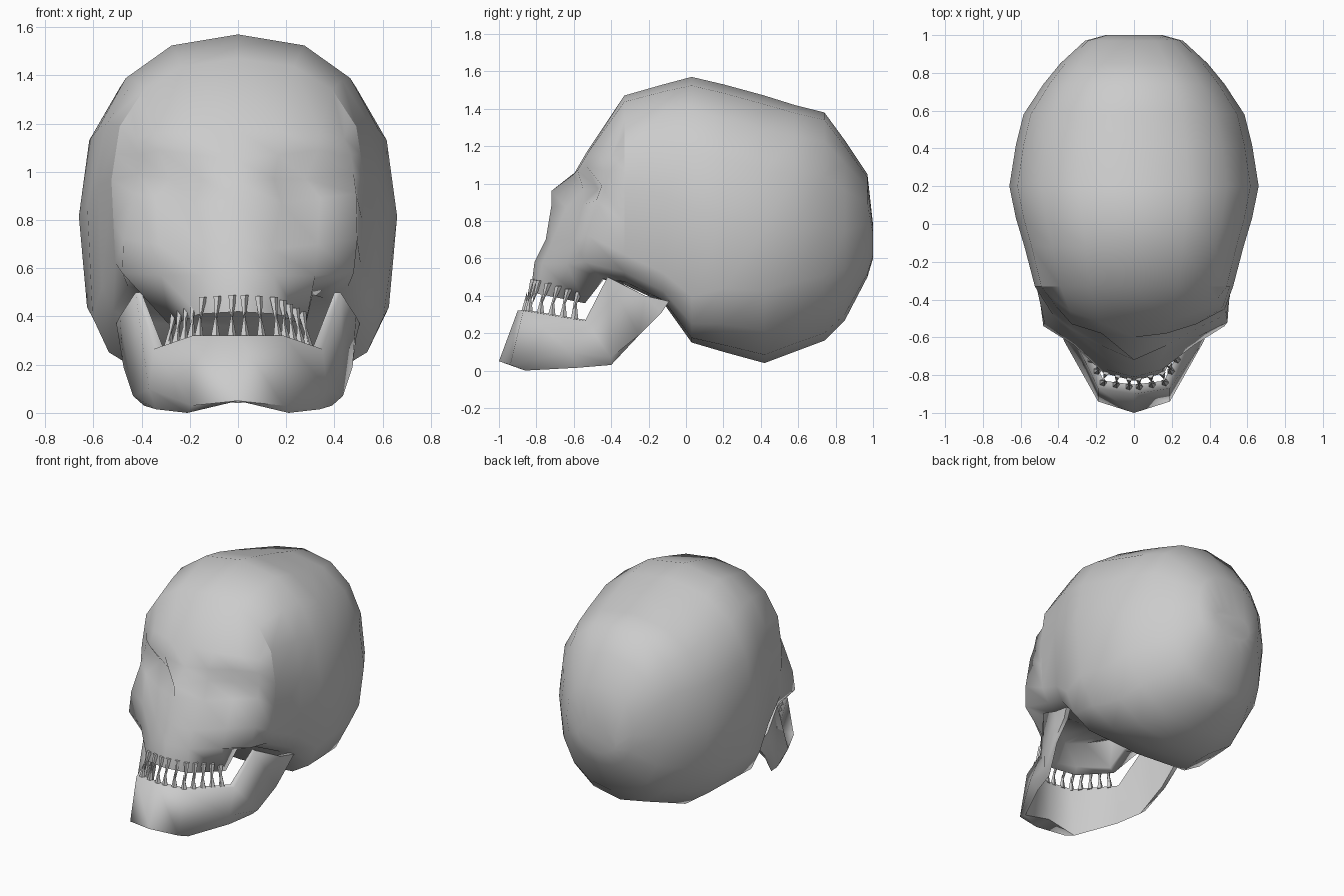
import bpy, bmesh, math
from mathutils import Vector

if "Cube" in bpy.data.objects:
    bpy.data.objects.remove(bpy.data.objects["Cube"])


def finish(name, bm, angle=55):
    bmesh.ops.recalc_face_normals(bm, faces=bm.faces)
    me = bpy.data.meshes.new(name)
    bm.to_mesh(me)
    bm.free()
    ob = bpy.data.objects.new(name, me)
    bpy.context.collection.objects.link(ob)
    bpy.ops.object.select_all(action='DESELECT')
    ob.select_set(True)
    bpy.context.view_layer.objects.active = ob
    bpy.ops.object.shade_smooth_by_angle(angle=math.radians(angle))
    return ob


def add_grid(bm, rows, ring=False):
    vs = [[bm.verts.new(p) for p in r] for r in rows]
    n = len(rows[0])
    for a, b in zip(vs, vs[1:]):
        for i in range(n if ring else n - 1):
            j = (i + 1) % n
            bm.faces.new((a[i], a[j], b[j], b[i]))
    return vs


def flip(p):
    return (-p[0], p[1], p[2])


# Braincase: lofted sections (y, half width, bottom, top, lower squareness)
stations = [(-.33, .525, .46, 1.47, 5), (-.12, .58, .36, 1.53, 6),
            (.03, .625, .15, 1.57, 4.5), (.20, .66, .10, 1.53, 3), (.42, .625, .04, 1.47, 2.5),
            (.58, .585, .10, 1.42, 2.3), (.74, .48, .16, 1.38, 2.3), (.85, .39, .27, 1.23, 2.3),
            (.97, .26, .50, 1.05, 2.2), (1.0, .15, .60, .78, 2.2)]
N = 16


def section(y, w, lo, hi, square):
    pts = []
    for i in range(N):
        a = 2 * math.pi * i / N
        c, s = math.cos(a), math.sin(a)
        e = 2 / (2.35 if s > 0 else square)
        pts.append((w * math.copysign(abs(c) ** e, c), y,
                    (lo + hi) / 2 + (hi - lo) / 2 * math.copysign(abs(s) ** e, s)))
    return pts


rings = [section(*s) for s in stations]
skull = bmesh.new()
skull.faces.new(add_grid(skull, rings, True)[-1])


def rim(k):
    """Point on the front ring, k in sixteenths of a turn up from the side."""
    i = math.floor(k)
    return tuple(Vector(rings[0][i % N]).lerp(Vector(rings[0][(i + 1) % N]), k - i))


# Face: half rows from brow to palate, centre outward, welded to the front ring
face = [
    [rim(4), rim(3), rim(2), rim(1.5)],
    [(0, -.53, 1.17), (.18, -.52, 1.17), (.34, -.46, 1.16), (.43, -.40, 1.14)],
    [(0, -.60, 1.05), (.17, -.58, 1.07), (.33, -.53, 1.09), (.44, -.44, 1.07)],
    [(0, -.72, .96), (.15, -.55, .97), (.28, -.47, .97), (.45, -.45, .99)],
    [(0, -.72, .88), (.18, -.64, .87), (.34, -.55, .89), (.46, -.48, .91)],
    [(0, -.75, .70), (.14, -.72, .68), (.33, -.60, .70), (.485, -.52, .72)],
    [(0, -.81, .58), (.15, -.77, .57), (.32, -.64, .57), (.48, -.54, .58)],
    [(0, -.83, .42), (.16, -.79, .41), (.28, -.54, .36), (.31, -.45, .49)],
    [(0, -.77, .43), (.12, -.73, .43), (.24, -.53, .38), (.28, -.43, .50)],
    [(0, -.70, .55), (.10, -.62, .55), (.20, -.46, .55), (.25, -.40, .54)],
    [rim(-4), rim(-3.75), rim(-3.5), rim(-3.25)],
]
outer = [1.25, 1, .5, 0, -.5, -1, -2, -3, -3, -3, -3]
lean = [0, .01, .03, .03, .03, .01, 0, 0, 0, 0, 0]      # temples lean to one side
rows = []
for r, k, d in zip(face, outer, lean):
    left = [flip(p) for p in r[:0:-1]]
    r, left = list(r), [(left[0][0] + d, *left[0][1:])] + left[1:]
    r[-1] = (r[-1][0] + d, *r[-1][1:])
    rows.append([flip(rim(k))] + left + r + [rim(k)])
add_grid(skull, rows)
bmesh.ops.remove_doubles(skull, verts=skull.verts, dist=.0005)
bmesh.ops.dissolve_degenerate(skull, edges=skull.edges, dist=.0005)
finish("skull", skull, 75)

# Lower jaw: four-sided sections swept from chin to hinge
half = [
    [(0, -.90, .32), (0, -1.0, .05), (0, -.87, .05), (0, -.85, .32)],
    [(.19, -.87, .32), (.19, -.94, .03), (.21, -.86, 0), (.16, -.83, .32)],
    [(.35, -.54, .265), (.37, -.62, .10), (.34, -.58, .015), (.31, -.53, .27)],
    [(.425, -.42, .50), (.435, -.40, .07), (.39, -.40, .03), (.40, -.41, .50)],
    [(.49, -.22, .40), (.475, -.25, .19), (.45, -.25, .19), (.46, -.22, .40)],
    [(.505, -.09, .37), (.49, -.13, .31), (.46, -.13, .31), (.47, -.09, .37)],
]
jaw = bmesh.new()
ends = add_grid(jaw, [[flip(p) for p in s] for s in half[:0:-1]] + half, True)
jaw.faces.new(ends[0])
jaw.faces.new(ends[-1])
finish("lower_jaw", jaw, 80)


# Teeth: pointed spikes spaced along an arch
def along(path, t):
    segs = [(Vector(a), Vector(b)) for a, b in zip(path, path[1:])]
    d = t * sum((b - a).length for a, b in segs)
    for a, b in segs:
        length = (b - a).length
        if d <= length:
            return a.lerp(b, d / length)
        d -= length
    return Vector(path[-1])


def teeth(name, path, tip, radius, count=7):
    bm = bmesh.new()
    for i in range(count):
        root = along(path, (i + .4) / count)
        for side in (-1, 1):
            p = Vector((root.x * side, root.y, root.z))
            q = p + Vector((tip[0] * side * root.x, tip[1], tip[2]))
            base = [bm.verts.new(p + Vector((radius * math.cos(a), radius * math.sin(a), 0)))
                    for a in (k * math.pi * 2 / 5 for k in range(5))]
            top = bm.verts.new(q)
            bm.faces.new(base)
            for k in range(5):
                bm.faces.new((base[k], base[(k + 1) % 5], top))
    finish(name, bm)


teeth("upper_teeth", [(0, -.82, .49), (.16, -.78, .48), (.28, -.54, .41)], (.1, -.04, -.13), .019)
teeth("lower_teeth", [(0, -.865, .31), (.165, -.84, .31), (.31, -.56, .265)], (-.05, .01, .11), .022)
